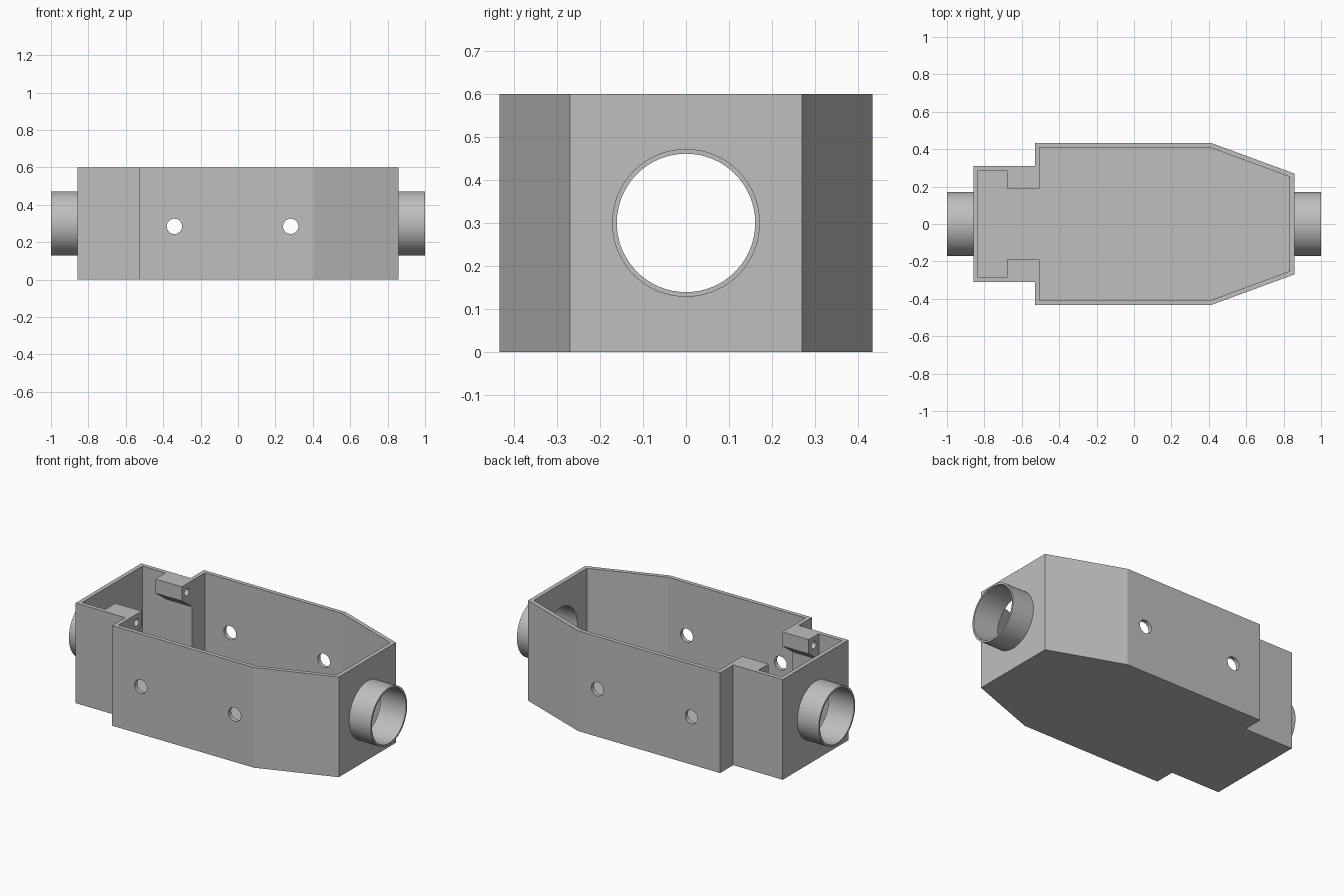
import bpy, bmesh, math
from mathutils import Matrix, Vector

cube = bpy.data.objects.get("Cube")
if cube:
    bpy.data.objects.remove(cube, do_unlink=True)

HEIGHT, WALL = 0.6, 0.025
GREY = (0.52, 0.52, 0.52, 1)
mat = bpy.data.materials.new("light grey")
mat.use_nodes = True
mat.diffuse_color = GREY
mat.node_tree.nodes["Principled BSDF"].inputs["Base Color"].default_value = GREY


def finish(name, bm):
    bmesh.ops.recalc_face_normals(bm, faces=bm.faces)
    mesh = bpy.data.meshes.new(name)
    bm.to_mesh(mesh)
    bm.free()
    mesh.materials.append(mat)
    obj = bpy.data.objects.new(name, mesh)
    bpy.context.collection.objects.link(obj)
    return obj


def prism(name, points, offset):
    """Extrude a flat outline of 3D points along an offset."""
    bm = bmesh.new()
    face = bm.faces.new([bm.verts.new(p) for p in points])
    out = bmesh.ops.extrude_face_region(bm, geom=[face])
    verts = [v for v in out["geom"] if isinstance(v, bmesh.types.BMVert)]
    bmesh.ops.translate(bm, verts=verts, vec=Vector(offset))
    return finish(name, bm)


def rod(name, axis, centre, radius, length, sides=64):
    bm = bmesh.new()
    bmesh.ops.create_cone(bm, cap_ends=True, segments=sides, radius1=radius,
                          radius2=radius, depth=length)
    turn = Matrix.Rotation(math.pi / 2, 4, "Y" if axis == "x" else "X")
    bmesh.ops.transform(bm, matrix=Matrix.Translation(centre) @ turn, verts=bm.verts)
    return finish(name, bm)


def cut(obj, cutters):
    for c in cutters:
        c.hide_render = True
        mod = obj.modifiers.new("cut", "BOOLEAN")
        mod.operation, mod.solver, mod.object = "DIFFERENCE", "EXACT", c
    graph = bpy.context.evaluated_depsgraph_get()
    mesh = bpy.data.meshes.new_from_object(obj.evaluated_get(graph))
    obj.modifiers.clear()
    obj.data = mesh
    for c in cutters:
        bpy.data.objects.remove(c, do_unlink=True)


def smooth(obj):
    bpy.ops.object.select_all(action="DESELECT")
    obj.select_set(True)
    bpy.context.view_layer.objects.active = obj
    bpy.ops.object.shade_smooth_by_angle(angle=math.radians(20))


def mirrored(half, z):
    """Close a half outline across the centre line."""
    return [(x, y, z) for x, y in half] + [(x, -y, z) for x, y in reversed(half)]


# Open-topped housing shell
outer = [(-0.858, 0.31), (-0.53, 0.31), (-0.53, 0.434), (0.41, 0.434), (0.857, 0.27)]
inner = [(-0.833, 0.285), (-0.505, 0.285), (-0.505, 0.409), (0.406, 0.409), (0.832, 0.252)]
housing = prism("housing", mirrored(outer, 0), (0, 0, HEIGHT))
cavity = prism("cavity_cutter", mirrored(inner, WALL), (0, 0, HEIGHT))
side_holes = [rod("side_hole_cutter", "y", (x, 0, 0.285), 0.041, 2, 32)
              for x in (-0.34, 0.282)]
bore = rod("bore_cutter", "x", (0, 0, 0.3), 0.161, 3)
cut(housing, [cavity, bore] + side_holes)
smooth(housing)

# End tubes
for name, x0, x1 in (("left_tube", 0.857, 1.0), ("right_tube", -1.0, -0.858)):
    mid = ((x0 + x1) / 2, 0, 0.3)
    tube = rod(name, "x", mid, 0.172, x1 - x0)
    cut(tube, [rod("tube_cutter", "x", mid, 0.161, 1)])
    smooth(tube)

# Screw lugs with sloping undersides
for name, s in (("back_lug", 1), ("front_lug", -1)):
    section = [(0.19, HEIGHT), (0.287, HEIGHT), (0.287, 0.443), (0.19, 0.515)]
    lug = prism(name, [(-0.68, s * y, z) for y, z in section], (0.175, 0, 0))
    cut(lug, [rod("screw_hole_cutter", "x", (-0.6, s * 0.238, 0.55), 0.022, 1, 24)])
    smooth(lug)
